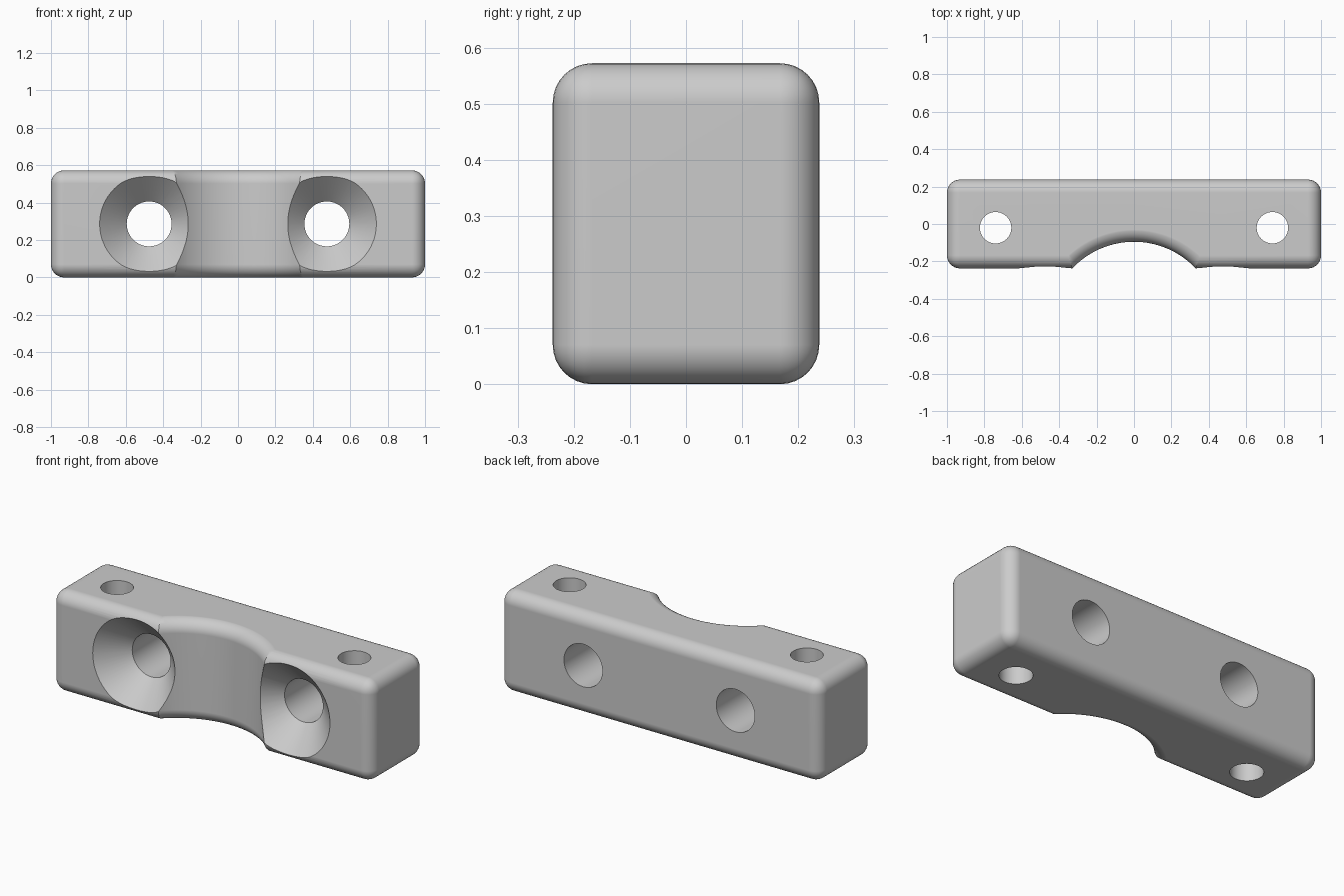
import bpy, bmesh, math
from mathutils import Matrix

if "Cube" in bpy.data.objects:
    bpy.data.objects.remove(bpy.data.objects["Cube"])

DEPTH, HEIGHT, FILLET = 0.475, 0.572, 0.07
MID = HEIGHT / 2

grey = bpy.data.materials.new("plain grey")
grey.use_nodes = True
grey.diffuse_color = (0.6, 0.6, 0.6, 1)
grey.node_tree.nodes["Principled BSDF"].inputs["Base Color"].default_value = grey.diffuse_color


def add_object(name, bm):
    mesh = bpy.data.meshes.new(name)
    bm.to_mesh(mesh)
    bm.free()
    mesh.materials.append(grey)
    obj = bpy.data.objects.new(name, mesh)
    bpy.context.collection.objects.link(obj)
    return obj


def lathe(name, profile, location, tilt=0, steps=64):
    """Closed solid of revolution from (radius, height) points."""
    bm = bmesh.new()
    points = [(0, profile[0][1])] + profile + [(0, profile[-1][1])]
    verts = [bm.verts.new((r, 0, h)) for r, h in points]
    edges = [bm.edges.new(pair) for pair in zip(verts, verts[1:])]
    bmesh.ops.spin(bm, geom=verts + edges, axis=(0, 0, 1), cent=(0, 0, 0),
                   angle=math.tau, steps=steps, use_merge=False)
    bmesh.ops.remove_doubles(bm, verts=bm.verts, dist=1e-5)
    bmesh.ops.recalc_face_normals(bm, faces=bm.faces)
    bm.transform(Matrix.Translation(location) @ Matrix.Rotation(tilt, 4, "X"))
    obj = add_object(name, bm)
    obj.hide_render = True
    return obj


# Rounded bar
bm = bmesh.new()
bmesh.ops.create_cube(bm, size=1)
bm.transform(Matrix.Translation((0, 0, MID)) @ Matrix.Diagonal((2, DEPTH, HEIGHT, 1)))
body = add_object("clamp_bar", bm)
bpy.context.view_layer.objects.active = body
body.select_set(True)
bevel = body.modifiers.new("rounded edges", "BEVEL")
bevel.width, bevel.segments, bevel.limit_method = FILLET, 8, "NONE"
bpy.ops.object.modifier_apply(modifier=bevel.name)

# Curved saddle with flared rims
SADDLE = 0.453
flare = []
for i in range(9):
    a = math.radians(90 * i / 8)
    flare.append((SADDLE + FILLET * (1 - math.cos(a)),
                  MID + 0.0005 - FILLET + FILLET * math.sin(a)))
flare.append((SADDLE + FILLET, MID + 0.2))
saddle_profile = [(r, -h) for r, h in reversed(flare)] + flare
cutters = [lathe("saddle_cutter", saddle_profile, (0, -0.548, MID), steps=128)]

# Countersunk cross holes and plain upright holes
for side, label in ((-1, "right"), (1, "left")):
    cutters.append(lathe(label + "_countersink_cutter",
                         [(0.12, -0.4), (0.12, 0.0925), (0.4275, 0.4)],
                         (0.475 * side, 0, MID), math.pi / 2))
    cutters.append(lathe(label + "_pin_hole_cutter", [(0.084, -0.5), (0.084, 0.5)],
                         (0.74 * side, -0.02, MID)))

for cutter in cutters:
    cut = body.modifiers.new("cut", "BOOLEAN")
    cut.operation, cut.solver, cut.object = "DIFFERENCE", "EXACT", cutter
    bpy.ops.object.modifier_apply(modifier=cut.name)
    bpy.data.objects.remove(cutter)

# Smooth fillets with crisp hole rims
bpy.ops.object.shade_smooth_by_angle(angle=math.radians(30))
normals = body.modifiers.new("even shading", "WEIGHTED_NORMAL")
normals.keep_sharp = True
